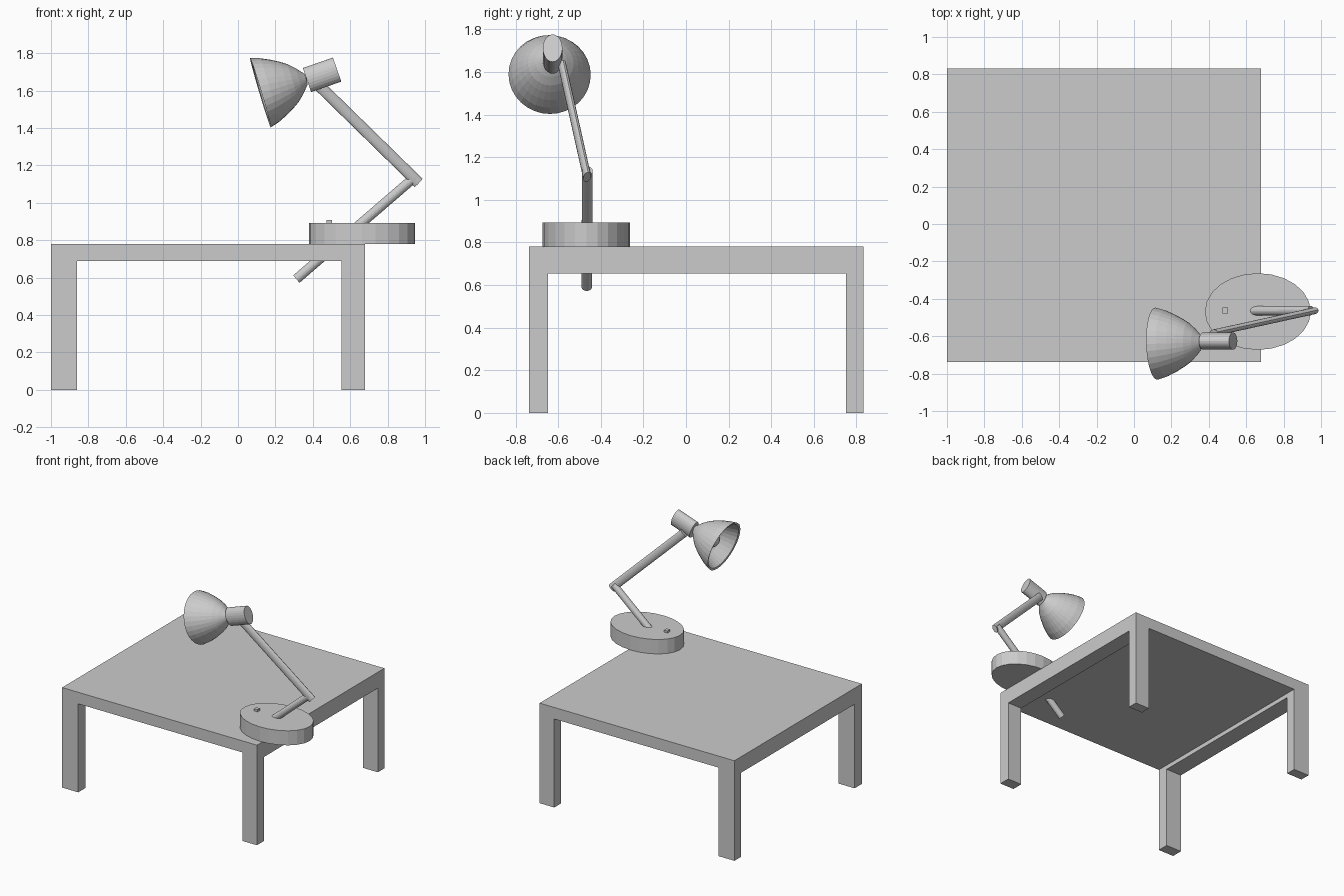
import bpy, bmesh, math
from mathutils import Vector, Matrix

if "Cube" in bpy.data.objects:
    bpy.data.objects.remove(bpy.data.objects["Cube"])


def finish(bm, name):
    bmesh.ops.recalc_face_normals(bm, faces=bm.faces)
    me = bpy.data.meshes.new(name)
    bm.to_mesh(me)
    bm.free()
    ob = bpy.data.objects.new(name, me)
    bpy.context.collection.objects.link(ob)
    return ob


def box(name, lo, hi):
    lo, hi = Vector(lo), Vector(hi)
    bm = bmesh.new()
    m = Matrix.Translation((lo + hi) / 2) @ Matrix.Diagonal((*(hi - lo), 1))
    bmesh.ops.create_cube(bm, size=1, matrix=m)
    return finish(bm, name)


def frame(origin, axis):
    # local z along the axis, local x kept level (across), local y upright
    z = Vector(axis).normalized()
    x = Vector((0, 0, 1)).cross(z).normalized()
    y = z.cross(x)
    return Matrix.Translation(origin) @ Matrix((x, y, z)).transposed().to_4x4()


def rod(name, a, b, r_across, r_up, sides=16):
    a, b = Vector(a), Vector(b)
    bm = bmesh.new()
    m = frame((a + b) / 2, b - a) @ Matrix.Diagonal((r_across, r_up, 1, 1))
    bmesh.ops.create_cone(bm, cap_ends=True, segments=sides, radius1=1, radius2=1,
                          depth=(b - a).length, matrix=m)
    return finish(bm, name)


def lathe(name, profile, m, sides=32):
    bm = bmesh.new()
    pts = [bm.verts.new((r, 0, t)) for t, r in profile]
    edges = [bm.edges.new(p) for p in zip(pts, pts[1:])]
    bmesh.ops.spin(bm, geom=pts + edges, cent=(0, 0, 0), axis=(0, 0, 1),
                   angle=2 * math.pi, steps=sides)
    bmesh.ops.remove_doubles(bm, verts=bm.verts, dist=1e-4)
    bm.transform(m)
    return finish(bm, name)


# Table: slab, four legs, deeper rails on the two x sides
X = ((-1.0, -0.861), (0.554, 0.68))
Y = ((-0.738, -0.648), (0.751, 0.832))
box("table_top", (-1, -0.738, 0.69), (0.68, 0.832, 0.78))
for (x0, x1), side in zip(X, ("left", "right")):
    box(side + "_rail", (x0, Y[0][1], 0.655), (x1, Y[1][0], 0.69))
    for (y0, y1), end in zip(Y, ("front", "back")):
        box(f"{end}_{side}_leg", (x0, y0, 0), (x1, y1, 0.69))

# Lamp base: oval disc with a small switch
base = Vector((0.662, -0.468, 0.836))
bm = bmesh.new()
bmesh.ops.create_cone(bm, cap_ends=True, segments=24, radius1=1, radius2=1, depth=0.113,
                      matrix=Matrix.Translation(base) @ Matrix.Diagonal((0.283, 0.205, 1, 1)))
finish(bm, "lamp_base")
box("switch", (0.473, -0.478, 0.88), (0.503, -0.447, 0.909))

# Arms: the lower one runs through the base and table top
rod("lower_arm", (0.312, -0.466, 0.592), (0.945, -0.463, 1.137), 0.025, 0.026)
rod("upper_arm", (0.965, -0.464, 1.107), (0.425, -0.582, 1.635), 0.018, 0.031)

# Lamp head: socket, hollow shade and bulb
rod("socket", (0.369, -0.626, 1.656), (0.53, -0.626, 1.712), 0.046, 0.068, 24)
head = frame((0.12, -0.64, 1.588), (0.957, 0.03, 0.285))
lathe("shade", [(0, 0.193), (0.05, 0.178), (0.10, 0.155), (0.145, 0.130), (0.18, 0.107),
                (0.215, 0.075), (0.237, 0.05), (0.255, 0.03), (0.258, 0), ], head)
lathe("shade_lining", [(0, 0.193), (0.005, 0.178), (0.10, 0.138), (0.175, 0.092),
                       (0.215, 0.055), (0.23, 0)], head)
bm = bmesh.new()
bmesh.ops.create_uvsphere(bm, u_segments=16, v_segments=10, radius=0.06,
                          matrix=head @ Matrix.Translation((0, 0, 0.11)))
finish(bm, "bulb")
lathe("bulb_neck", [(0.12, 0.045), (0.18, 0.03), (0.23, 0.03)], head, 16)
